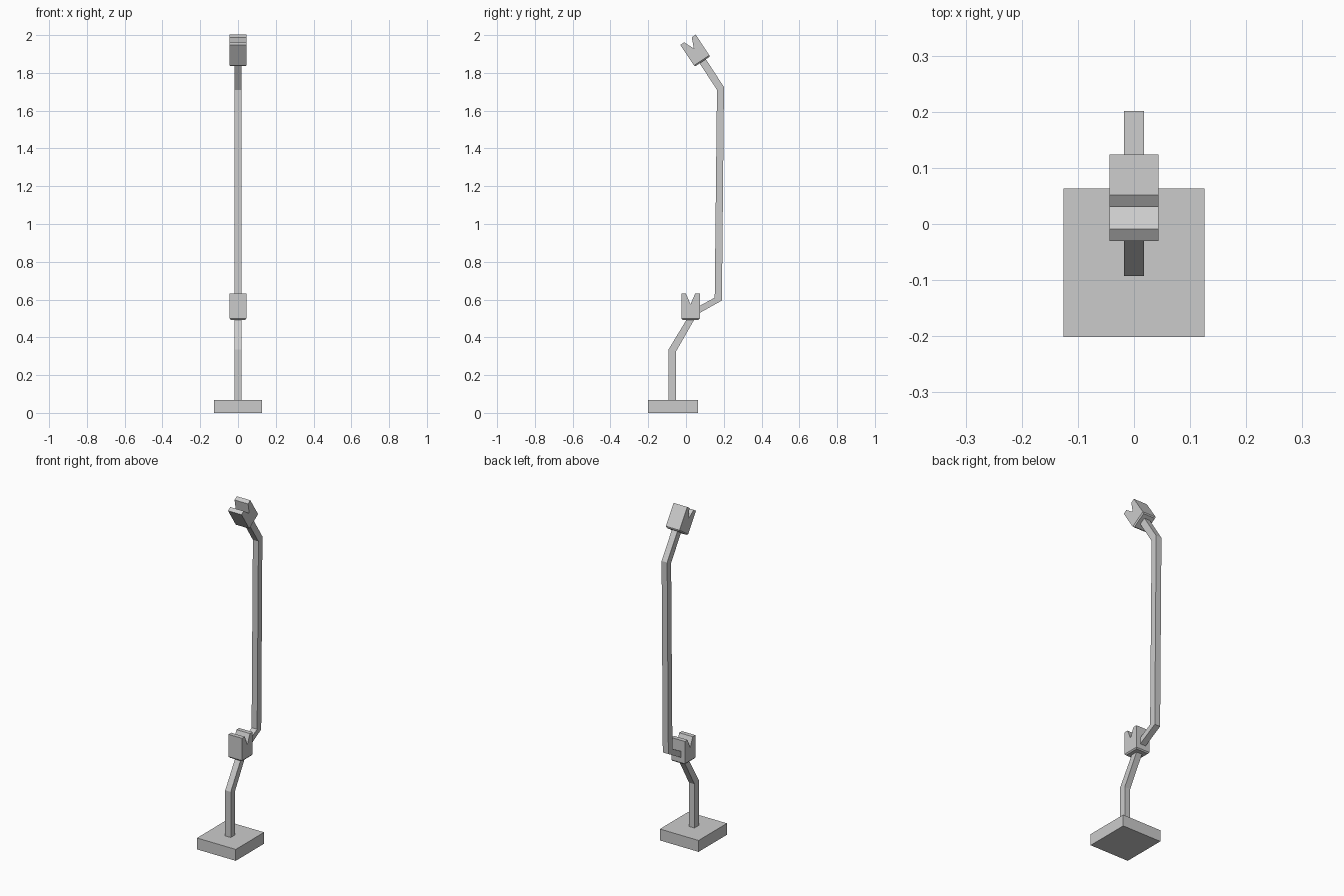
import bpy, bmesh
from math import radians
from mathutils import Matrix, Vector

if "Cube" in bpy.data.objects:
    bpy.data.objects.remove(bpy.data.objects["Cube"])


def extrude_profile(name, pts, half_width):
    """Extrude a closed (y, z) outline symmetrically along x."""
    bm = bmesh.new()
    face = bm.faces.new([bm.verts.new((-half_width, y, z)) for y, z in pts])
    res = bmesh.ops.extrude_face_region(bm, geom=[face])
    verts = [v for v in res["geom"] if isinstance(v, bmesh.types.BMVert)]
    bmesh.ops.translate(bm, vec=(2 * half_width, 0, 0), verts=verts)
    bmesh.ops.recalc_face_normals(bm, faces=bm.faces)
    return finish(name, bm)


def finish(name, bm):
    mesh = bpy.data.meshes.new(name)
    bm.to_mesh(mesh)
    bm.free()
    obj = bpy.data.objects.new(name, mesh)
    bpy.context.collection.objects.link(obj)
    return obj


def notched_rest(name, y, z, tilt):
    """V-notched block with a shallow chamfered underside."""
    outline = [(-.049, 0), (.049, 0), (.049, .131), (.024, .131),
               (0, .075), (-.024, .131), (-.049, .131)]
    obj = extrude_profile(name, outline, .044)
    bm = bmesh.new()
    bm.from_mesh(obj.data)
    bm.faces.ensure_lookup_table()
    bottom = min(bm.faces, key=lambda f: f.calc_center_median().z)
    bmesh.ops.inset_region(bm, faces=[bottom], thickness=.008)
    for v in bottom.verts:
        v.co.z -= .007
    bm.transform(Matrix.Translation(Vector((0, y, z))) @ Matrix.Rotation(radians(tilt), 4, 'X'))
    bm.to_mesh(obj.data)
    bm.free()
    return obj


# Base plate
extrude_profile("base_plate", [(-.201, 0), (.063, 0), (.063, .067), (-.201, .067)], .126)

# Short bent post carrying the lower rest
extrude_profile("lower_post", [(-.093, .06), (-.053, .06), (-.053, .325),
                               (.050, .505), (.010, .505), (-.093, .335)], .018)

# Long bent arm from the lower rest to the upper rest
extrude_profile("long_arm", [(.04, .511), (.19, .595), (.201, 1.725), (.099, 1.882),
                             (.066, 1.86), (.164, 1.71), (.152, .61), (.04, .549)], .018)

# Notched rests
notched_rest("lower_rest", .024, .50, 0)
notched_rest("upper_rest", .083, 1.866, 33.5)
